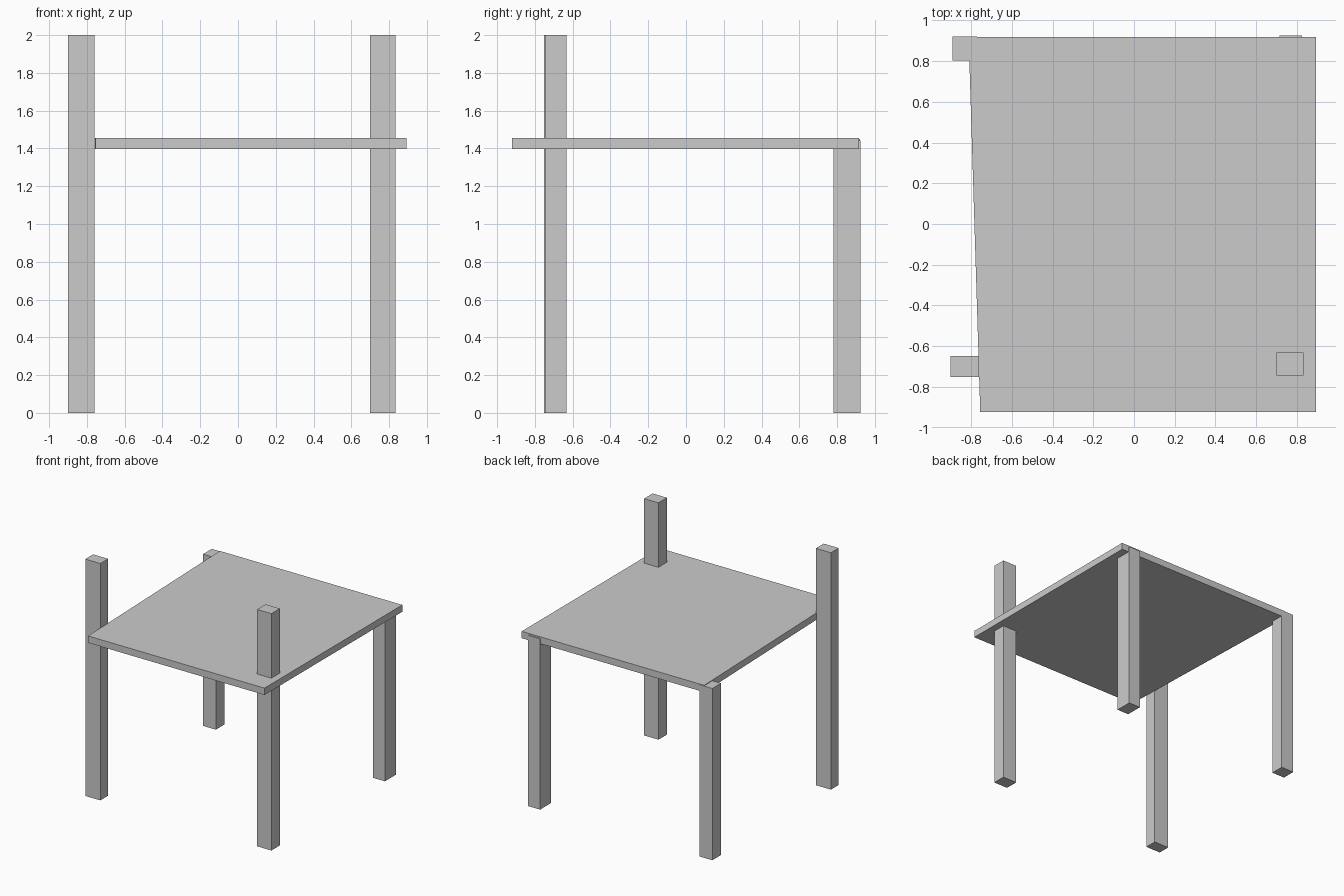
import bpy, bmesh

if "Cube" in bpy.data.objects:
    bpy.data.objects.remove(bpy.data.objects["Cube"])


def prism(name, outline, z0, z1):
    """Extrude a flat xy outline from z0 up to z1."""
    bm = bmesh.new()
    face = bm.faces.new([bm.verts.new((x, y, z0)) for x, y in outline])
    top = bmesh.ops.extrude_face_region(bm, geom=[face])["geom"]
    bmesh.ops.translate(bm, vec=(0, 0, z1 - z0),
                        verts=[v for v in top if isinstance(v, bmesh.types.BMVert)])
    bmesh.ops.recalc_face_normals(bm, faces=bm.faces)
    mesh = bpy.data.meshes.new(name)
    bm.to_mesh(mesh)
    bm.free()
    obj = bpy.data.objects.new(name, mesh)
    bpy.context.collection.objects.link(obj)
    return obj


# Slightly skewed seat panel
prism("seat", [(-0.755, -0.922), (0.893, -0.922), (0.893, 0.917), (-0.812, 0.917)], 1.397, 1.455)

# Tall front legs and short back legs: x range, y range, height
legs = {
    "front_left_leg": (-0.90, -0.76, -0.752, -0.648, 2.0),
    "front_right_leg": (0.70, 0.833, -0.745, -0.632, 2.0),
    "back_left_leg": (-0.89, -0.77, 0.804, 0.92, 1.45),
    "back_right_leg": (0.715, 0.826, 0.78, 0.925, 1.442),
}
for name, (x0, x1, y0, y1, height) in legs.items():
    prism(name, [(x0, y0), (x1, y0), (x1, y1), (x0, y1)], 0, height)
